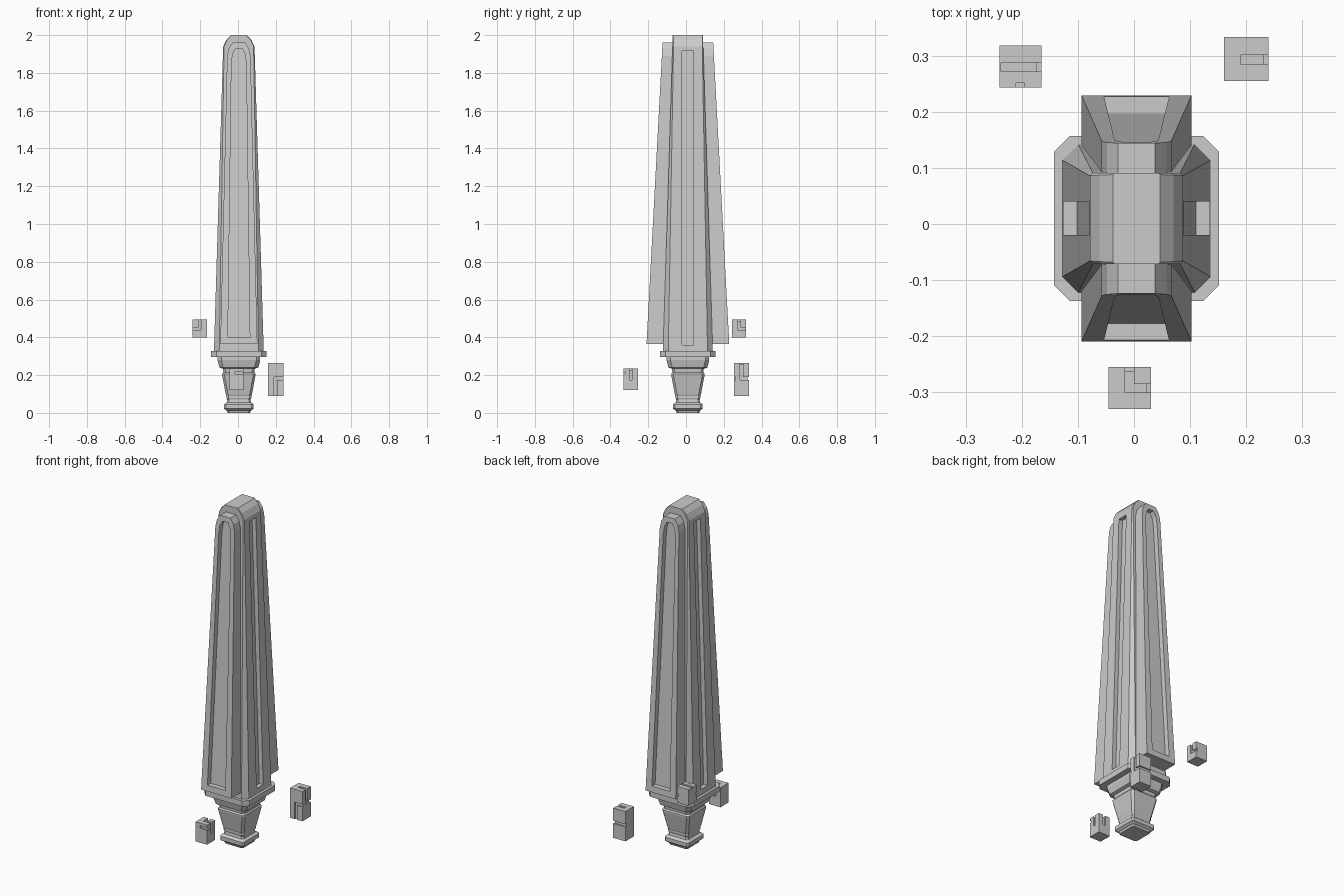
import bpy, bmesh

if "Cube" in bpy.data.objects:
    bpy.data.objects.remove(bpy.data.objects["Cube"])

CX, CY = 0.0045, 0.01   # tower axis


def make(name, verts, faces):
    me = bpy.data.meshes.new(name)
    bm = bmesh.new()
    vs = [bm.verts.new(v) for v in verts]
    for f in faces:
        bm.faces.new([vs[i] for i in f])
    bmesh.ops.recalc_face_normals(bm, faces=bm.faces)
    bm.to_mesh(me)
    bm.free()
    ob = bpy.data.objects.new(name, me)
    bpy.context.collection.objects.link(ob)
    return ob


def skin(name, rings):
    n = len(rings[0])
    faces = [list(range(n)), list(range((len(rings) - 1) * n, len(rings) * n))]
    for r in range(len(rings) - 1):
        for i in range(n):
            j = (i + 1) % n
            faces.append([r * n + i, r * n + j, (r + 1) * n + j, (r + 1) * n + i])
    return make(name, [v for ring in rings for v in ring], faces)


def octagons(name, levels):
    """Loft of chamfered rectangles: (z, half x, half y, chamfer)."""
    rings = []
    for z, a, b, c in levels:
        pts = [(a, b - c), (a - c, b), (c - a, b), (-a, b - c),
               (-a, c - b), (c - a, -b), (a - c, -b), (a, c - b)]
        rings.append([(CX + x, CY + y, z) for x, y in pts])
    return skin(name, rings)


def prism(name, half, near, far, axis, sign):
    """Symmetric outline (half width, z), with depth a function of z."""
    outline = half + [(-u, z) for u, z in reversed(half)]
    rings = []
    for d in (near, far):
        if axis == 'y':
            rings.append([(CX + u, CY + sign * d(z), z) for u, z in outline])
        else:
            rings.append([(CX + sign * d(z), CY + u, z) for u, z in outline])
    return skin(name, rings)


def box(name, lo, hi):
    v = [(x, y, z) for z in (lo[2], hi[2]) for x, y in
         ((lo[0], lo[1]), (hi[0], lo[1]), (hi[0], hi[1]), (lo[0], hi[1]))]
    return skin(name, [v[:4], v[4:]])


def cut(ob, cutter):
    m = ob.modifiers.new("cut", 'BOOLEAN')
    m.operation, m.solver, m.object = 'DIFFERENCE', 'EXACT', cutter
    bpy.context.view_layer.objects.active = ob
    bpy.ops.object.modifier_apply(modifier=m.name)
    bpy.data.objects.remove(cutter)


def line(z0, d0, z1, d1, off=0.0):
    return lambda z: d0 + (d1 - d0) * (z - z0) / (z1 - z0) + off


# Tapered core with a chamfered crown and a slot in each side
core = octagons("tower_core", [
    (0.32, 0.132, 0.132, 0.028), (1.94, 0.083, 0.081, 0.005),
    (1.975, 0.066, 0.081, 0.004), (2.0, 0.042, 0.081, 0.003)])
side = (0.32, 0.132, 1.94, 0.083)
for s in (-1, 1):
    cut(core, prism("slot_cutter", [(0.03, 0.36), (0.03, 1.915)],
                    line(*side, off=-0.025), line(*side, off=0.05), 'x', s))

# Front and back panels with arched recesses
face = (0.365, 0.219, 1.96, 0.134)
for s, label in ((-1, "front"), (1, "back")):
    fin = prism(label + "_panel",
                [(0.098, 0.365), (0.062, 1.89), (0.053, 1.93), (0.033, 1.96)],
                lambda z: 0.05, line(*face), 'y', s)
    cut(fin, prism("recess_cutter",
                   [(0.058, 0.40), (0.039, 1.85), (0.033, 1.90), (0.017, 1.93)],
                   line(*face, off=-0.03), line(*face, off=0.05), 'y', s))

# Collar, neck, tapering foot and tip
octagons("collar", [(z, w, w, c) for z, w, c in
                    ((0.295, 0.147, 0.028), (0.328, 0.147, 0.028))])
octagons("neck", [(z, w, w, 0.02) for z, w in
                  ((0.235, 0.088), (0.24, 0.103), (0.28, 0.113), (0.30, 0.113))])
octagons("foot", [(z, w, w, 0.012) for z, w in
                  ((0.09, 0.066), (0.097, 0.069), (0.198, 0.088),
                   (0.207, 0.088), (0.215, 0.082), (0.24, 0.085))])
octagons("tip", [(z, w, w, 0.01) for z, w in
                 ((0.0, 0.06), (0.012, 0.064), (0.022, 0.078), (0.045, 0.078),
                  (0.056, 0.064), (0.07, 0.062), (0.08, 0.066), (0.095, 0.066))])

# Floating blocks with carved channels: corners, then channel boxes
G = 0.008
blocks = {
    "left_block": ((-0.24, 0.243, 0.40), (-0.165, 0.318, 0.495), [
        ((-0.237, 0.272, 0.495 - G), (-0.15, 0.288, 0.51)),
        ((-0.21, 0.23, 0.445), (-0.195, 0.243 + G, 0.51)),
        ((-0.25, 0.23, 0.438), (-0.195, 0.243 + G, 0.452)),
        ((-0.165 - G, 0.272, 0.44), (-0.15, 0.288, 0.51)),
        ((-0.165 - G, 0.272, 0.438), (-0.15, 0.33, 0.452))]),
    "right_block": ((0.16, 0.255, 0.09), (0.24, 0.333, 0.265), [
        ((0.19, 0.285, 0.265 - G), (0.237, 0.301, 0.28)),
        ((0.19, 0.24, 0.08), (0.206, 0.255 + G, 0.19)),
        ((0.19, 0.24, 0.174), (0.25, 0.255 + G, 0.19)),
        ((0.24 - G, 0.285, 0.174), (0.25, 0.301, 0.28)),
        ((0.24 - G, 0.285, 0.174), (0.25, 0.35, 0.19)),
        ((0.15, 0.333 - G, 0.174), (0.25, 0.35, 0.19))]),
    "front_block": ((-0.045, -0.33, 0.12), (0.03, -0.255, 0.235), [
        ((-0.016, -0.30, 0.235 - G), (0.0, -0.24, 0.25)),
        ((-0.016, -0.30, 0.235 - G), (0.04, -0.285, 0.25)),
        ((0.03 - G, -0.30, 0.175), (0.04, -0.285, 0.25)),
        ((-0.016, -0.34, 0.205), (0.04, -0.33 + G, 0.22)),
        ((-0.016, -0.255 - G, 0.175), (0.0, -0.24, 0.25))]),
}
for name, (lo, hi, channels) in blocks.items():
    block = box(name, lo, hi)
    for a, b in channels:
        cut(block, box("channel_cutter", a, b))
